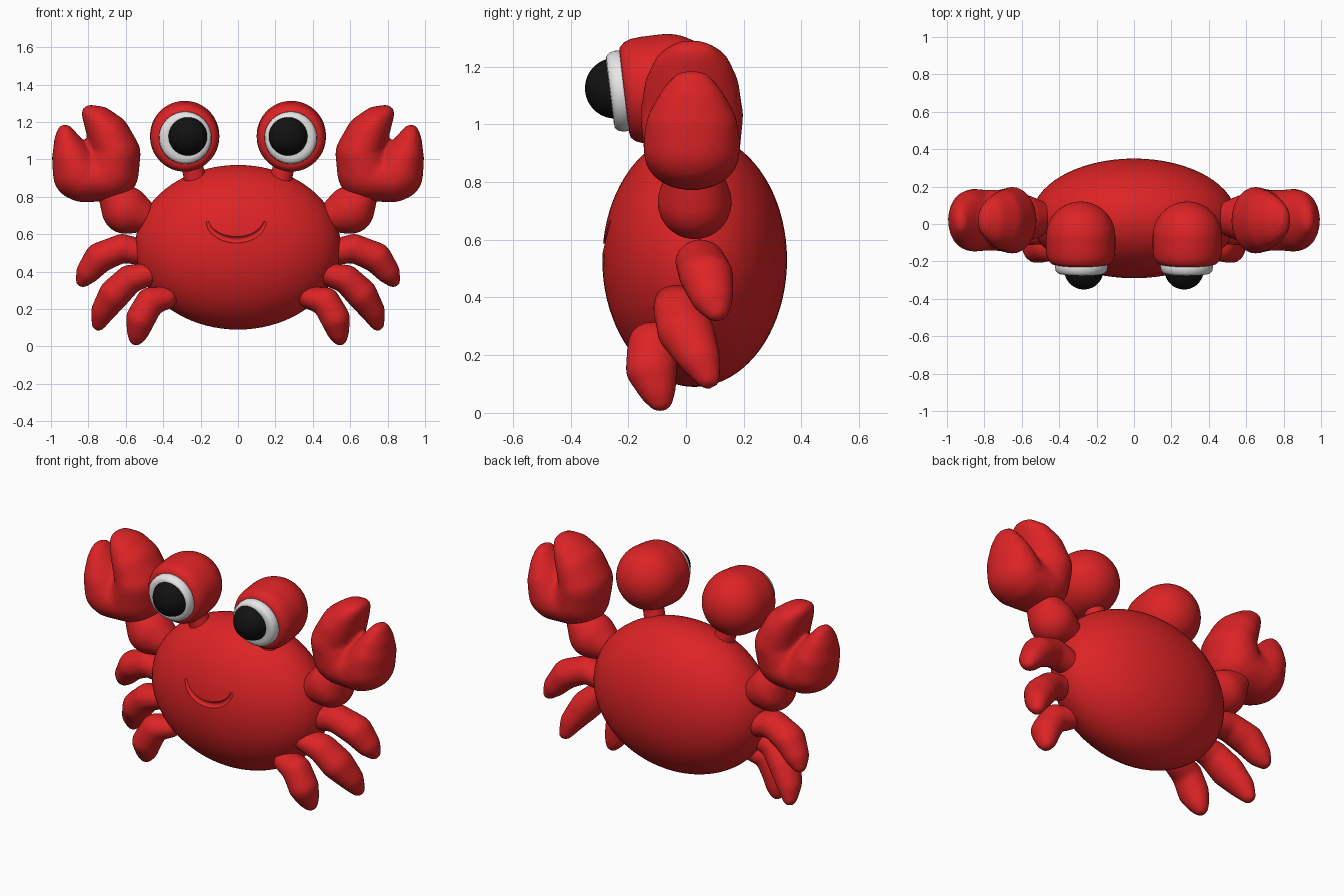
import bpy, bmesh, math
from mathutils import Vector

cube = bpy.data.objects.get("Cube")
if cube:
    bpy.data.objects.remove(cube, do_unlink=True)


def material(name, r, g, b):
    m = bpy.data.materials.new(name)
    m.use_nodes = True
    m.diffuse_color = (r, g, b, 1)
    m.node_tree.nodes["Principled BSDF"].inputs["Base Color"].default_value = (r, g, b, 1)
    return m


RED = material("shell red", 0.72, 0.017, 0.019)
PINK = material("cheek pink", 0.62, 0.09, 0.11)
WHITE = material("eye white", 0.8, 0.8, 0.8)
BLACK = material("pupil black", 0.006, 0.006, 0.006)


def finish(bm, name, mat):
    bmesh.ops.recalc_face_normals(bm, faces=bm.faces)
    me = bpy.data.meshes.new(name)
    bm.to_mesh(me)
    bm.free()
    me.materials.append(mat)
    ob = bpy.data.objects.new(name, me)
    bpy.context.collection.objects.link(ob)
    for p in me.polygons:
        p.use_smooth = True
    return ob


def apply(ob, mod):
    bpy.context.view_layer.objects.active = ob
    bpy.ops.object.modifier_apply(modifier=mod.name)


def ellipsoid(name, centre, radii, mat):
    bm = bmesh.new()
    bmesh.ops.create_uvsphere(bm, u_segments=64, v_segments=40, radius=1)
    for v in bm.verts:
        v.co = Vector(a * r + c for a, r, c in zip(v.co, radii, centre))
    return finish(bm, name, mat)


def ball_points(x, y, z, r, ry, n=240):
    """Evenly spread points on a ball flattened along y."""
    for i in range(n):
        h = 1 - (2 * i + 1) / n
        a = i * math.pi * (3 - math.sqrt(5))
        w = math.sqrt(1 - h * h)
        yield (x + r * w * math.cos(a), y + ry * h, z + r * w * math.sin(a))


def limb(name, chains, side, voxel=0.012, smooth=8):
    """Soft limb: hulls between neighbouring balls (x, y, z, r, ry), fused and smoothed."""
    bm = bmesh.new()
    for chain in chains:
        for pair in zip(chain, chain[1:]):
            verts = [bm.verts.new((side * p[0], p[1], p[2]))
                     for ball in pair for p in ball_points(*ball)]
            bmesh.ops.convex_hull(bm, input=verts)
    loose = [v for v in bm.verts if not v.link_faces]
    bmesh.ops.delete(bm, geom=loose, context='VERTS')
    ob = finish(bm, name, RED)
    fuse = ob.modifiers.new("fuse", 'REMESH')
    fuse.mode = 'VOXEL'
    fuse.voxel_size = voxel
    fuse.use_smooth_shade = True
    soften = ob.modifiers.new("soften", 'SMOOTH')
    soften.factor = 0.5
    soften.iterations = smooth
    return ob


def lathe(name, profile, location, mat, tilt):
    """Turn (radius, forward) points round the eye axis, which faces the front."""
    bm = bmesh.new()
    vs = [bm.verts.new((r, 0, u)) for r, u in profile]
    es = [bm.edges.new(p) for p in zip(vs, vs[1:])]
    bmesh.ops.spin(bm, geom=vs + es, cent=(0, 0, 0), axis=(0, 0, 1),
                   angle=2 * math.pi, steps=64, use_merge=True)
    bmesh.ops.remove_doubles(bm, verts=bm.verts, dist=1e-5)
    ob = finish(bm, name, mat)
    ob.location = location
    ob.rotation_euler.x = math.radians(90 + tilt)
    return ob


def front_y(x, z, centre, radii):
    """Front surface of an ellipsoid at x, z."""
    k = 1 - ((x - centre[0]) / radii[0]) ** 2 - ((z - centre[2]) / radii[2]) ** 2
    return centre[1] - radii[1] * math.sqrt(max(k, 0))


def patch(name, x, z, rx, rz, centre, radii, mat, lift):
    """Thin oval plate lying on the front of an ellipsoid."""
    bm = bmesh.new()
    bmesh.ops.create_circle(bm, cap_ends=True, segments=40, radius=1)
    for k in range(4):
        inner = max(bm.faces, key=lambda f: len(f.verts))
        bmesh.ops.inset_region(bm, faces=[inner], thickness=0.2)
    for v in bm.verts:
        px, pz = x + rx * v.co.x, z + rz * v.co.y
        edge = v.co.xy.length > 0.99
        v.co = (px, front_y(px, pz, centre, radii) + (lift if edge else -lift), pz)
    return finish(bm, name, mat)


# Body with a carved smile
BODY_C, BODY_R = (0, 0.03, 0.53), (0.55, 0.32, 0.44)
body = ellipsoid("body", BODY_C, BODY_R, RED)
curve = bpy.data.curves.new("smile_cutter", 'CURVE')
curve.dimensions = '3D'
curve.bevel_depth = 0.017
curve.bevel_resolution = 4
curve.use_fill_caps = True
line = curve.splines.new('POLY')
STEPS = 28
line.points.add(STEPS)
for i, p in enumerate(line.points):
    t = 2 * i / STEPS - 1
    x, z = -0.01 + 0.155 * math.sin(t * 1.45), 0.68 - 0.11 * math.cos(t * 1.45)
    p.co = (x, front_y(x, z, BODY_C, BODY_R), z, 1)
    p.radius = 1.05 - 0.6 * t * t
cutter = bpy.data.objects.new("smile_cutter", curve)
bpy.context.collection.objects.link(cutter)
cutter.hide_render = True
bpy.ops.object.select_all(action='DESELECT')
cutter.select_set(True)
bpy.context.view_layer.objects.active = cutter
bpy.ops.object.convert(target='MESH')
cutter = bpy.context.view_layer.objects.active
cut = body.modifiers.new("smile", 'BOOLEAN')
cut.operation = 'DIFFERENCE'
cut.object = cutter
apply(body, cut)
bpy.data.objects.remove(cutter, do_unlink=True)
bpy.ops.object.select_all(action='DESELECT')
body.select_set(True)
bpy.context.view_layer.objects.active = body
bpy.ops.object.shade_smooth_by_angle(angle=math.radians(35))

# Limb shapes for the left side
ARM = [(0.52, 0.03, 0.70, 0.09, 0.1), (0.60, 0.03, 0.73, 0.13, 0.13),
       (0.68, 0.03, 0.82, 0.07, 0.1)]
BIG_FINGER = [(0.68, 0.02, 0.93, 0.15, 0.17), (0.65, 0.02, 1.03, 0.13, 0.18),
              (0.69, 0.02, 1.13, 0.115, 0.165), (0.74, 0.02, 1.20, 0.085, 0.135),
              (0.79, 0.02, 1.245, 0.047, 0.09)]
SMALL_FINGER = [(0.85, 0.02, 0.92, 0.14, 0.17), (0.885, 0.02, 1.0, 0.11, 0.16),
                (0.913, 0.02, 1.09, 0.072, 0.115), (0.925, 0.02, 1.145, 0.043, 0.075)]
PALM = [(0.70, 0.02, 0.905, 0.13, 0.165), (0.83, 0.02, 0.895, 0.125, 0.165)]
LEGS = {
    "back_leg": [(0.50, 0.05, 0.50, 0.07, 0.08), (0.62, 0.05, 0.525, 0.077, 0.088),
                 (0.74, 0.07, 0.475, 0.082, 0.095), (0.80, 0.09, 0.40, 0.065, 0.075),
                 (0.83, 0.105, 0.352, 0.038, 0.045)],
    "middle_leg": [(0.46, -0.03, 0.39, 0.06, 0.08), (0.58, -0.025, 0.36, 0.077, 0.09),
                   (0.66, 0.0, 0.28, 0.085, 0.1), (0.72, 0.045, 0.19, 0.066, 0.075),
                   (0.745, 0.075, 0.12, 0.038, 0.045)],
    "front_leg": [(0.38, -0.09, 0.26, 0.06, 0.08), (0.47, -0.115, 0.24, 0.077, 0.088),
                  (0.52, -0.12, 0.15, 0.08, 0.09), (0.535, -0.1, 0.08, 0.06, 0.065),
                  (0.545, -0.09, 0.043, 0.04, 0.045)],
}

# Eye profiles: rounded cup and white rim
SOCKET = [(0.185 * math.sin(a), -0.185 * math.cos(a))
          for a in (i * math.pi / 32 for i in range(17))]
SOCKET += [(0.185, 0.07), (0.182, 0.105), (0.173, 0.13), (0.157, 0.147), (0.14, 0.15), (0, 0.15)]
RIM = [(0, 0.12), (0.138, 0.12), (0.141, 0.165), (0.137, 0.185), (0.125, 0.198), (0.105, 0.2), (0, 0.2)]

for side, label in ((1, "left"), (-1, "right")):
    limb(label + "_arm", [ARM], side)
    limb(label + "_claw", [BIG_FINGER, SMALL_FINGER, PALM], side, 0.014, 7)
    for name, chain in LEGS.items():
        limb(label + "_" + name, [chain], side)

    # Eye
    centre = (side * 0.285, -0.065, 1.128)
    lathe(label + "_eye_socket", SOCKET, centre, RED, 7)
    lathe(label + "_eye_white", RIM, (side * 0.282, -0.065, 1.135), WHITE, 7)
    limb(label + "_eye_stalk", [[(0.22, -0.03, 0.86, 0.062, 0.062),
                                 (0.255, -0.045, 1.0, 0.058, 0.058)]], side)
    pupil_c, pupil_r = (side * 0.268, -0.245, 1.125), (0.105,) * 3
    ellipsoid(label + "_pupil", pupil_c, pupil_r, BLACK)
    patch(label + "_eye_glint", pupil_c[0] + 0.042, 1.168, 0.028, 0.034,
          pupil_c, pupil_r, WHITE, 0.003)

    # Cheek
    patch(label + "_cheek", side * 0.343, 0.605, 0.077, 0.076, BODY_C, BODY_R, PINK, 0.005)
